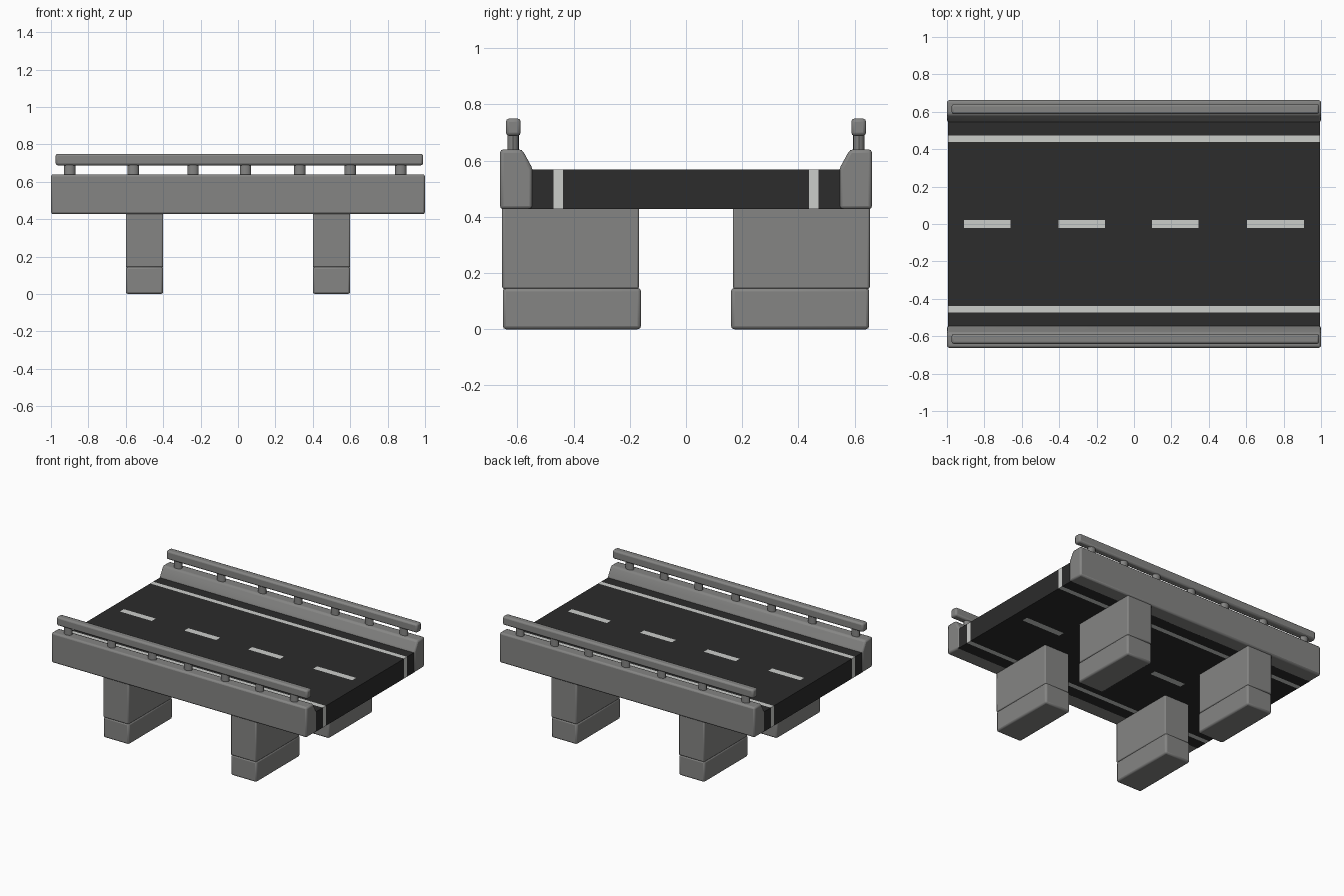
import bpy, bmesh, math
from mathutils import Vector

if "Cube" in bpy.data.objects:
    bpy.data.objects.remove(bpy.data.objects["Cube"])


def material(name, rgb):
    m = bpy.data.materials.new(name)
    m.diffuse_color = (*rgb, 1)
    m.use_nodes = True
    m.node_tree.nodes["Principled BSDF"].inputs["Base Color"].default_value = m.diffuse_color
    return m


CONCRETE = material("grey concrete", (0.235, 0.235, 0.23))
ASPHALT = material("dark asphalt", (0.025, 0.025, 0.025))
PAINT = material("white road paint", (0.60, 0.61, 0.59))


def finish(bm, name, mats, bevel=0.0):
    bmesh.ops.recalc_face_normals(bm, faces=bm.faces)
    me = bpy.data.meshes.new(name)
    bm.to_mesh(me)
    bm.free()
    for m in mats:
        me.materials.append(m)
    ob = bpy.data.objects.new(name, me)
    bpy.context.collection.objects.link(ob)
    if bevel:
        mod = ob.modifiers.new("rounded edges", 'BEVEL')
        mod.width, mod.segments = bevel, 2
        mod.limit_method, mod.angle_limit = 'ANGLE', math.radians(25)
    bpy.ops.object.select_all(action='DESELECT')
    ob.select_set(True)
    bpy.context.view_layer.objects.active = ob
    bpy.ops.object.shade_smooth_by_angle(angle=math.radians(35))
    return ob


def cube(x0, x1, y0, y1, z0, z1):
    bm = bmesh.new()
    bmesh.ops.create_cube(bm, size=1)
    for v in bm.verts:
        v.co = Vector(((x0 + x1) / 2 + v.co.x * (x1 - x0),
                       (y0 + y1) / 2 + v.co.y * (y1 - y0),
                       (z0 + z1) / 2 + v.co.z * (z1 - z0)))
    return bm


def box(name, x, y, z, bevel):
    return finish(cube(*x, *sorted(y), *z), name, [CONCRETE], bevel)


# Road deck, cut into strips so that the painted lines are its own faces
DASHES = [(-0.91, -0.66), (-0.405, -0.155), (0.095, 0.345), (0.605, 0.91)]
EDGE_IN, EDGE_OUT, DASH_HALF = 0.438, 0.472, 0.022
bm = cube(-0.995, 0.995, -0.56, 0.56, 0.427, 0.568)
cuts = [((0, s * y, 0), (0, 1, 0)) for s in (-1, 1) for y in (EDGE_IN, EDGE_OUT, DASH_HALF)]
cuts += [((x, 0, 0), (1, 0, 0)) for d in DASHES for x in d]
for co, no in cuts:
    bmesh.ops.bisect_plane(bm, geom=bm.verts[:] + bm.edges[:] + bm.faces[:],
                           plane_co=co, plane_no=no)
bm.normal_update()
for f in bm.faces:
    c = f.calc_center_median()
    edge_line = EDGE_IN < abs(c.y) < EDGE_OUT
    dash = (abs(f.normal.z) > 0.5 and abs(c.y) < DASH_HALF
            and any(a < c.x < b for a, b in DASHES))
    f.material_index = 1 if edge_line or dash else 0
finish(bm, "road_deck", [ASPHALT, PAINT])

# Both sides: parapet, railing and piers
PARAPET = [(0.545, 0.427), (0.662, 0.427), (0.662, 0.64), (0.583, 0.64), (0.545, 0.57)]
POSTS = [-0.90, -0.56, -0.24, 0.04, 0.33, 0.60, 0.87]
for side, s in (("front", -1), ("back", 1)):
    # Parapet with a sloped inner shoulder
    bm = bmesh.new()
    face = bm.faces.new([bm.verts.new((-1, s * y, z)) for y, z in PARAPET])
    ext = bmesh.ops.extrude_face_region(bm, geom=[face])
    moved = [g for g in ext["geom"] if isinstance(g, bmesh.types.BMVert)]
    bmesh.ops.translate(bm, verts=moved, vec=(2, 0, 0))
    finish(bm, side + "_parapet", [CONCRETE], 0.012)

    # Hand rail
    box(side + "_rail", (-0.975, 0.99), (s * 0.588, s * 0.641), (0.688, 0.75), 0.012)

    # Rail posts
    bm = bmesh.new()
    for x in POSTS:
        made = bmesh.ops.create_cone(bm, cap_ends=True, segments=12,
                                     radius1=0.03, radius2=0.03, depth=0.07)
        for v in made["verts"]:
            v.co = Vector((v.co.x + x, v.co.y * 0.7 + s * 0.615, v.co.z + 0.664))
    finish(bm, side + "_rail_posts", [CONCRETE])

    # Piers standing on footings
    for end, x in (("left", -0.5), ("right", 0.5)):
        span = (x - 0.1, x + 0.1)
        box(f"{side}_{end}_footing", span, (s * 0.16, s * 0.652), (0, 0.147), 0.012)
        box(f"{side}_{end}_pier", span, (s * 0.167, s * 0.654), (0.143, 0.435), 0.008)
